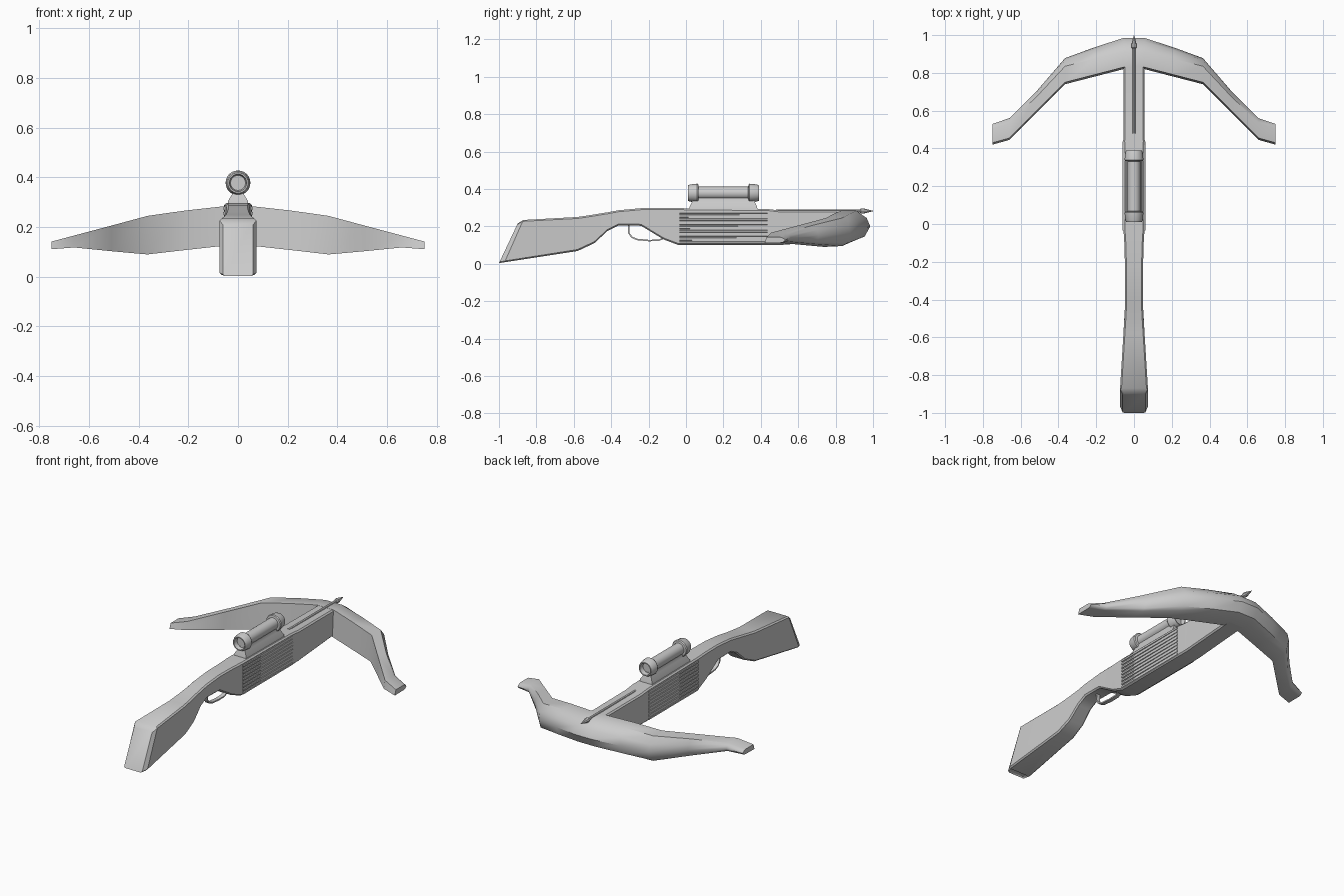
import bpy, bmesh, math
from mathutils import Vector

if "Cube" in bpy.data.objects:
    bpy.data.objects.remove(bpy.data.objects["Cube"])


def finish(name, bm, angle=35):
    bmesh.ops.recalc_face_normals(bm, faces=bm.faces)
    me = bpy.data.meshes.new(name)
    bm.to_mesh(me)
    bm.free()
    for p in me.polygons:
        p.use_smooth = True
    me.set_sharp_from_angle(angle=math.radians(angle))
    ob = bpy.data.objects.new(name, me)
    bpy.context.collection.objects.link(ob)
    return ob


def loft(name, rings, angle=35, closed=False):
    """Skin equal-length rings of points and cap both ends."""
    bm = bmesh.new()
    vs = [[bm.verts.new(p) for p in r] for r in rings]
    n = len(vs[0])
    pairs = list(zip(vs, vs[1:])) + ([(vs[-1], vs[0])] if closed else [])
    for a, b in pairs:
        for i in range(n):
            j = (i + 1) % n
            bm.faces.new((a[i], a[j], b[j], b[i]))
    if not closed:
        bm.faces.new(vs[0])
        bm.faces.new(vs[-1])
    return finish(name, bm, angle)


def lathe(name, profile, z, sides):
    """Turn (y, radius) points around an axis parallel to y."""
    return loft(name, [[(r * math.cos(2 * math.pi * i / sides), y,
                         z + r * math.sin(2 * math.pi * i / sides))
                        for i in range(sides)] for y, r in profile])


def body_ring(yt, zt, yb, zb, w, c=0.008):
    """Chamfered rectangle, allowed to lean from bottom to top."""
    d = Vector((0, yt - yb, zt - zb))
    k = d.normalized() * c
    b, t = Vector((0, yb, zb)), Vector((0, yt, zt))
    X = Vector((1, 0, 0))
    half = [b + X * (w - c), b + k + X * w, t - k + X * w, t + X * (w - c)]
    return half + [Vector((-p.x, p.y, p.z)) for p in reversed(half)]


# stock and body: top y, top z, bottom y, bottom z, half width
stations = [
    (-0.90, 0.215, -1.00, 0.003, 0.060), (-0.87, 0.234, -0.97, 0.008, 0.074),
    (-0.58, 0.250, -0.58, 0.068, 0.056), (-0.50, 0.262, -0.49, 0.110, 0.051),
    (-0.42, 0.275, -0.42, 0.175, 0.047), (-0.36, 0.286, -0.36, 0.205, 0.047),
    (-0.24, 0.297, -0.24, 0.203, 0.048), (-0.12, 0.297, -0.12, 0.130, 0.050),
    (-0.04, 0.297, -0.04, 0.100, 0.055), (0.44, 0.292, 0.44, 0.100, 0.057),
    (0.50, 0.285, 0.50, 0.100, 0.056), (0.90, 0.283, 0.90, 0.130, 0.054)]
body = loft("stock_and_body", [body_ring(*s) for s in stations])

# recessed butt plate on the slanted rear face
bm = bmesh.new()
bm.from_mesh(body.data)
bm.faces.ensure_lookup_table()
rear = min(bm.faces, key=lambda f: f.calc_center_median().y)
bmesh.ops.inset_region(bm, faces=[rear], thickness=0.008, depth=-0.005)
bm.to_mesh(body.data)
bm.free()

# ribbed side panels
bm = bmesh.new()
for side in (-1, 1):
    for i in range(9):
        z = 0.112 + 0.0205 * i
        prof = [(0.050, z - 0.009), (0.060, z - 0.005),
                (0.060, z + 0.005), (0.050, z + 0.009)]
        a = [bm.verts.new((side * x, -0.035, zz)) for x, zz in prof]
        b = [bm.verts.new((side * x, 0.437, zz)) for x, zz in prof]
        for k in range(4):
            bm.faces.new((a[k], a[(k + 1) % 4], b[(k + 1) % 4], b[k]))
        bm.faces.new(a)
        bm.faces.new(b)
finish("side_ribs", bm)

# bow limbs: x, front y, ridge y, inner y, top z, bottom z
limb = [
    (0.055, 0.985, 0.910, 0.830, 0.284, 0.125),
    (0.21, 0.935, 0.875, 0.790, 0.267, 0.108),
    (0.365, 0.878, 0.835, 0.750, 0.245, 0.090),
    (0.51, 0.710, 0.680, 0.605, 0.206, 0.103),
    (0.66, 0.560, 0.535, 0.455, 0.166, 0.118),
    (0.75, 0.530, 0.505, 0.430, 0.142, 0.111)]


def limb_ring(s, side):
    x, yf, ym, yi, zt, zb = s
    h, x = zt - zb, x * side
    return [(x, yi, zt), (x, ym, zt), (x, ym + 0.75 * (yf - ym), zt - 0.25 * h),
            (x, yf, zt - 0.53 * h), (x, ym + 0.6 * (yf - ym), zb + 0.13 * h),
            (x, ym, zb + 0.03 * h), (x, yi - 0.01, zb)]


loft("bow", [limb_ring(s, -1) for s in reversed(limb)] +
     [limb_ring(s, 1) for s in limb], 40)

# scope with recessed lenses, symmetric about y = 0.2
Y0 = 0.2
half = [(0.165, 0.030), (0.190, 0.035), (0.190, 0.041), (0.178, 0.046),
        (0.140, 0.050), (0.134, 0.046), (0.132, 0.034)]
lathe("scope", [(Y0 - d, r) for d, r in half] +
      [(Y0 + d, r) for d, r in reversed(half)], 0.378, 24)

# scope mount: tapered saddle
levels = [(0.288, 0.042, 0.182), (0.305, 0.040, 0.180),
          (0.330, 0.025, 0.168), (0.352, 0.022, 0.166)]
loft("scope_mount", [[(-w, Y0 - l, z), (w, Y0 - l, z), (w, Y0 + l, z),
                      (-w, Y0 + l, z)] for z, w, l in levels])

# trigger guard strap
path = [(-0.305, 0.215), (-0.306, 0.165), (-0.290, 0.142), (-0.262, 0.130),
        (-0.20, 0.124), (-0.145, 0.125), (-0.115, 0.140)]
rings = []
for i, (y, z) in enumerate(path):
    p, q = Vector(path[max(i - 1, 0)]), Vector(path[min(i + 1, len(path) - 1)])
    t = (q - p).normalized() * 0.004
    rings.append([(sx * 0.012, y - s * t.y, z + s * t.x)
                  for sx, s in ((-1, -1), (1, -1), (1, 1), (-1, 1))])
loft("trigger_guard", rings, 50)

# bolt lying on the rail
lathe("bolt", [(0.48, 0.009), (0.93, 0.009), (0.935, 0.014),
               (0.95, 0.014), (1.0, 0.001)], 0.282, 8)
